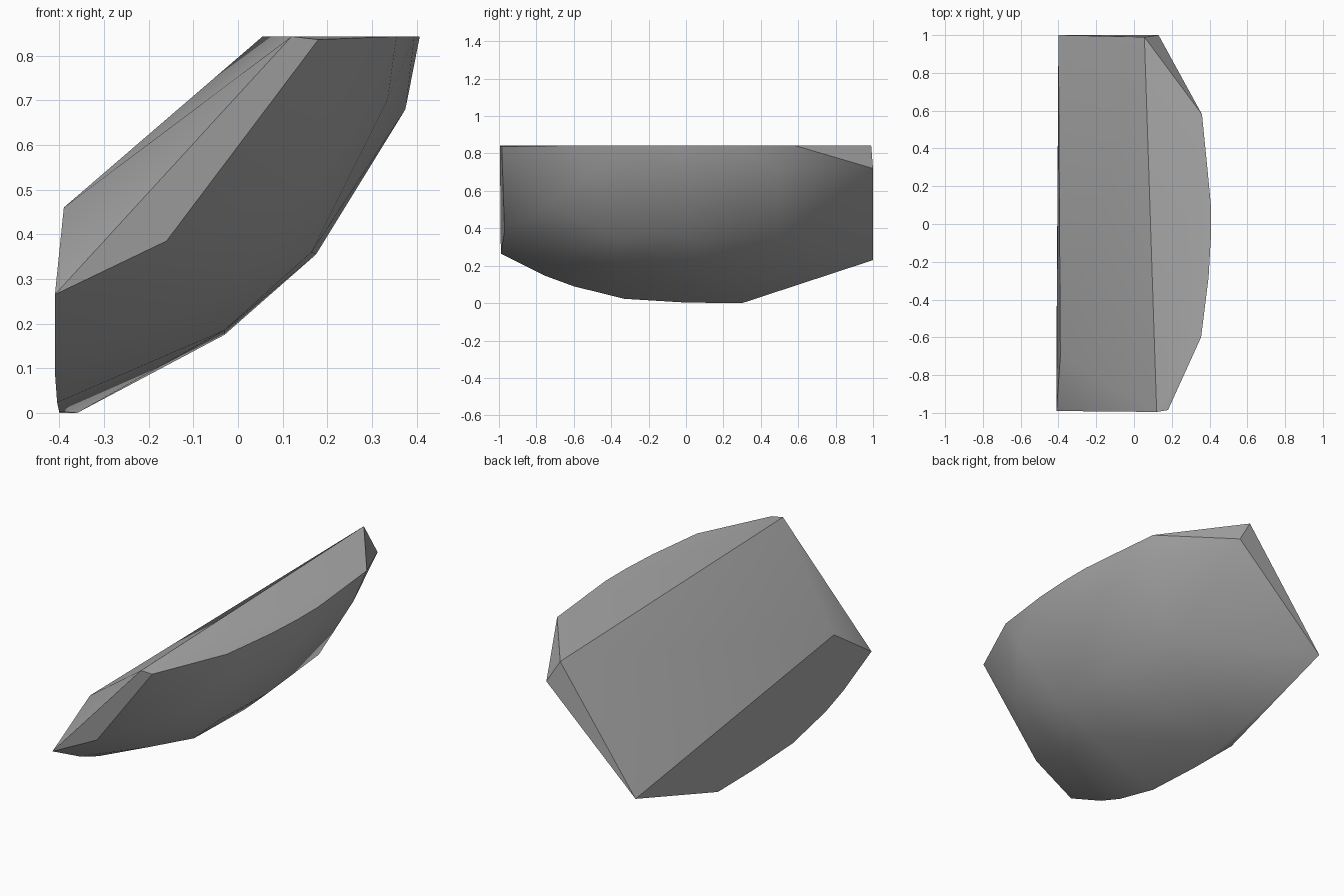
import bpy
import bmesh

default_cube = bpy.data.objects.get("Cube")
if default_cube:
    bpy.data.objects.remove(default_cube, do_unlink=True)


def make_material(name, grey):
    material = bpy.data.materials.new(name)
    material.use_nodes = True
    colour = (grey, grey, grey, 1)
    material.diffuse_color = colour
    material.node_tree.nodes["Principled BSDF"].inputs["Base Color"].default_value = colour
    return material


def make_hull(name, points, material):
    """Wrap a faceted convex stone around its corner points."""
    shell = bmesh.new()
    for point in points:
        shell.verts.new(point)
    bmesh.ops.convex_hull(shell, input=shell.verts[:])
    loose = [vert for vert in shell.verts if not vert.link_faces]
    bmesh.ops.delete(shell, geom=loose, context="VERTS")
    bmesh.ops.recalc_face_normals(shell, faces=shell.faces[:])
    mesh = bpy.data.meshes.new(name)
    shell.to_mesh(mesh)
    shell.free()
    mesh.materials.append(material)
    stone = bpy.data.objects.new(name, mesh)
    bpy.context.collection.objects.link(stone)
    return stone


# Flat top rim, curving round the bulging side
top_height = 0.843
top_rim = [(x, y, top_height) for x, y in (
    (0.055, 0.99), (0.36, 0.58), (0.39, 0.28), (0.407, 0.1),
    (0.407, -0.07), (0.395, -0.28), (0.355, -0.6), (0.12, -0.995))]

# Flat right side, with a curved lower edge
right_side = [(-0.4, 1, 0.23), (-0.4, 0.3, 0), (-0.4, 0, 0.003),
              (-0.405, -0.33, 0.023), (-0.41, -0.6, 0.09),
              (-0.41, -0.75, 0.145), (-0.41, -0.99, 0.265),
              (-0.39, -0.7, 0.46)]

# Cut corners at the two ends
end_corners = [(0.13, 1, 0.72), (0.18, -0.985, 0.836), (-0.16, -0.97, 0.385)]

# Rounded belly between the rim and the lower edge
belly = [(0.375, 0, 0.68), (0.335, -0.52, 0.7), (0.335, 0.5, 0.7),
         (0.175, 0, 0.355), (0.165, -0.4, 0.36), (0.13, 0.5, 0.36),
         (-0.03, 0.1, 0.175), (-0.03, -0.33, 0.185),
         (-0.07, -0.65, 0.25), (0.18, -0.73, 0.52), (-0.36, 0.3, 0)]

stone_grey = make_material("stone grey", 0.4)
stone = make_hull("stone", top_rim + right_side + end_corners + belly, stone_grey)

# Smooth belly, crisp edges round the flat cuts
bpy.ops.object.select_all(action="DESELECT")
stone.select_set(True)
bpy.context.view_layer.objects.active = stone
bpy.ops.object.shade_smooth_by_angle(angle=0.52)
